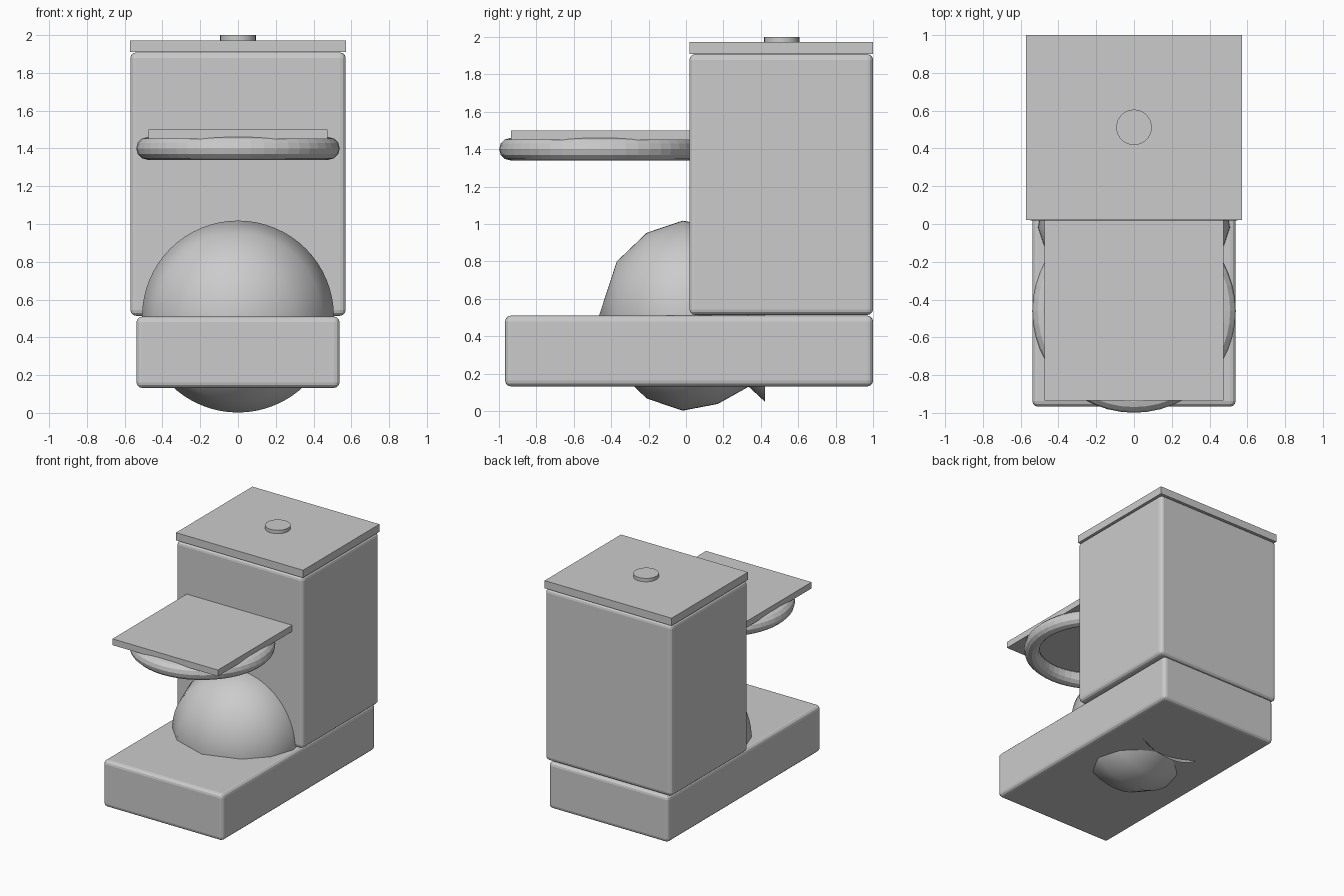
import bpy, bmesh, math

if "Cube" in bpy.data.objects:
    bpy.data.objects.remove(bpy.data.objects["Cube"])


def box(name, x, y0, y1, z0, z1, bevel=0.0):
    bpy.ops.mesh.primitive_cube_add(size=1, location=(0, (y0 + y1) / 2, (z0 + z1) / 2))
    ob = bpy.context.object
    ob.name = name
    ob.scale = (2 * x, y1 - y0, z1 - z0)
    bpy.ops.object.transform_apply(location=False, rotation=False, scale=True)
    if bevel:
        mod = ob.modifiers.new("round_edges", 'BEVEL')
        mod.width = bevel
        mod.segments = 3
    return ob


# Plinth and water tank with softened edges, plus sharp-edged lids
box("base", 0.538, -0.967, 1.0, 0.132, 0.51, 0.03)
box("tank", 0.57, 0.018, 1.0, 0.514, 1.908, 0.03)
box("tank_lid", 0.571, 0.02, 1.0, 1.91, 1.972)
box("seat_lid", 0.474, -0.935, 0.02, 1.449, 1.5)

# Flush button
bpy.ops.mesh.primitive_cylinder_add(vertices=32, radius=0.094, depth=0.06,
                                    location=(0, 0.512, 1.97))
bpy.context.object.name = "flush_button"
bpy.ops.object.shade_smooth_by_angle(angle=math.radians(30))

# Seat ring
bpy.ops.mesh.primitive_torus_add(major_segments=48, minor_segments=12,
                                 major_radius=0.479, minor_radius=0.06,
                                 location=(0, -0.46, 1.4))
bpy.context.object.name = "seat_ring"

# Bowl: profile (radius, y) turned about the y axis, open flared foot at the back
profile = [(0, -0.465), (0.29, -0.37), (0.443, -0.21), (0.508, -0.018),
           (0.472, 0.17), (0.38, 0.335), (0.46, 0.422)]
bm = bmesh.new()
verts = [bm.verts.new((r, y, 0)) for r, y in profile]
edges = [bm.edges.new(pair) for pair in zip(verts, verts[1:])]
bmesh.ops.spin(bm, geom=verts + edges, cent=(0, 0, 0), axis=(0, 1, 0),
               angle=2 * math.pi, steps=64)
bmesh.ops.remove_doubles(bm, verts=bm.verts, dist=1e-4)
bmesh.ops.recalc_face_normals(bm, faces=bm.faces)
# Make the nose of the bowl point outward
nose = min(bm.faces, key=lambda f: f.calc_center_median().y)
if nose.normal.y > 0:
    bmesh.ops.reverse_faces(bm, faces=bm.faces)
mesh = bpy.data.meshes.new("bowl")
bm.to_mesh(mesh)
bm.free()
bowl = bpy.data.objects.new("bowl", mesh)
bowl.location.z = 0.51
bpy.context.collection.objects.link(bowl)
bpy.ops.object.select_all(action='DESELECT')
bowl.select_set(True)
bpy.context.view_layer.objects.active = bowl
bpy.ops.object.shade_smooth_by_angle(angle=math.radians(50))
